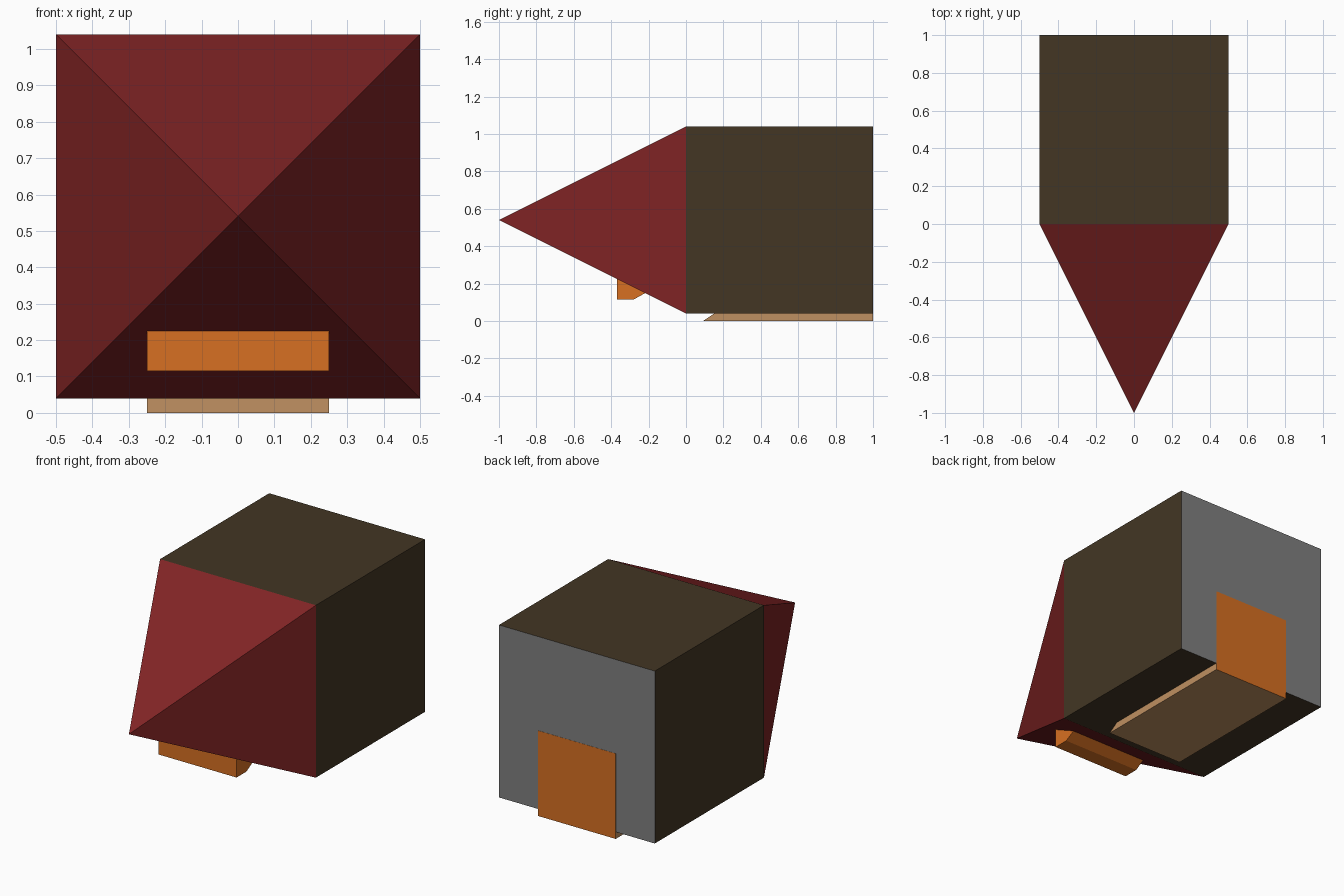
import bpy, bmesh

if "Cube" in bpy.data.objects:
    bpy.data.objects.remove(bpy.data.objects["Cube"])


def material(name, srgb):
    m = bpy.data.materials.new(name)
    lin = [((c / 255 + 0.055) / 1.055) ** 2.4 for c in srgb]
    m.diffuse_color = (*lin, 1)
    m.use_nodes = True
    m.node_tree.nodes["Principled BSDF"].inputs["Base Color"].default_value = m.diffuse_color
    return m


BROWN = material("dark brown", (67, 54, 36))
RED = material("deep red", (130, 36, 37))
ORANGE = material("orange", (215, 112, 34))
TAN = material("tan", (191, 144, 97))
GREY = material("grey", (128, 128, 128))


def finish(name, bm, mats):
    bmesh.ops.recalc_face_normals(bm, faces=bm.faces)
    me = bpy.data.meshes.new(name)
    bm.to_mesh(me)
    bm.free()
    for m in mats:
        me.materials.append(m)
    ob = bpy.data.objects.new(name, me)
    bpy.context.collection.objects.link(ob)
    return ob


def extruded_profile(name, profile, half_width, mats):
    """Side profile of (y, z) points extruded symmetrically along x."""
    bm = bmesh.new()
    face = bm.faces.new([bm.verts.new((-half_width, y, z)) for y, z in profile])
    ext = bmesh.ops.extrude_face_region(bm, geom=[face])
    verts = [v for v in ext["geom"] if isinstance(v, bmesh.types.BMVert)]
    bmesh.ops.translate(bm, verts=verts, vec=(2 * half_width, 0, 0))
    return finish(name, bm, mats)


def color_back(ob):
    """Second material on the faces that look backwards."""
    for p in ob.data.polygons:
        if p.normal.y > 0.9:
            p.material_index = 1


# Cube body with a grey back
body = extruded_profile("body", [(0, 0.04), (1, 0.04), (1, 1.04), (0, 1.04)],
                        0.5, [BROWN, GREY])
color_back(body)

# Pointed four-sided nose
bm = bmesh.new()
base = [bm.verts.new((x, 0, z)) for x, z in
        ((-0.5, 0.04), (0.5, 0.04), (0.5, 1.04), (-0.5, 1.04))]
tip = bm.verts.new((0, -1, 0.54))
for i in range(4):
    bm.faces.new((base[i], base[(i + 1) % 4], tip))
bm.faces.new(base)
finish("nose", bm, [RED])

# Wedge keel under the body, its orange back showing through the grey
keel = extruded_profile("keel", [(0.09, 0), (1.001, 0), (1.001, 0.495), (0.84, 0.495)],
                        0.25, [TAN, ORANGE])
color_back(keel)

# Small intake block under the nose
extruded_profile("chin_block", [(-0.37, 0.115), (-0.28, 0.115), (-0.2, 0.16),
                                (-0.2, 0.35), (-0.37, 0.35)], 0.25, [ORANGE])
